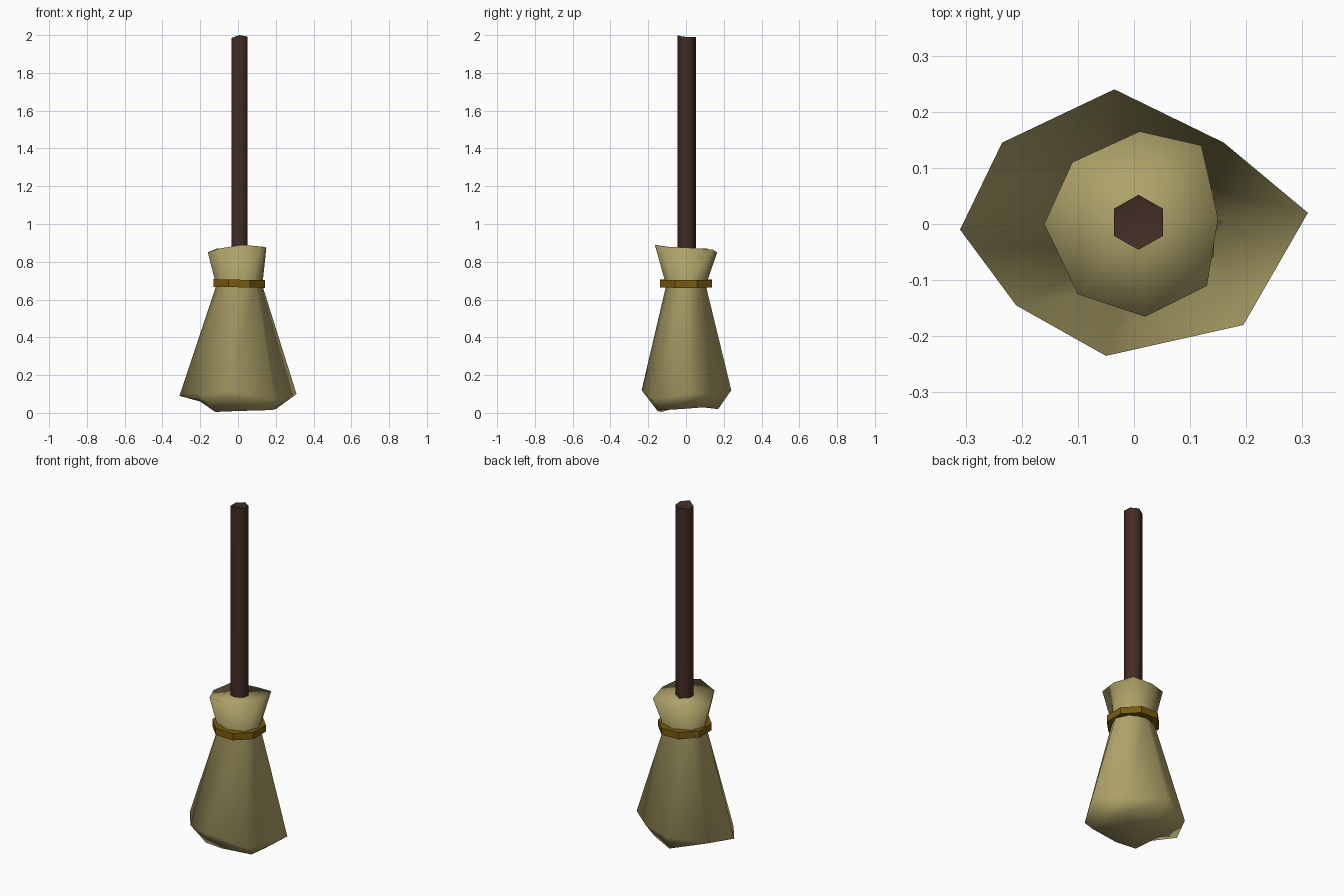
import bpy
import bmesh
from math import cos, sin, pi

old = bpy.data.objects.get("Cube")
if old:
    bpy.data.objects.remove(old, do_unlink=True)


def material(name, rgb):
    m = bpy.data.materials.new(name)
    m.use_nodes = True
    m.diffuse_color = (*rgb, 1)
    bsdf = m.node_tree.nodes["Principled BSDF"]
    bsdf.inputs["Base Color"].default_value = (*rgb, 1)
    bsdf.inputs["Roughness"].default_value = 0.9
    return m


def ellipse(n, rx, ry, z, cx=0, cy=0, turn=0):
    return [(cx + rx * cos(turn + 2 * pi * i / n),
             cy + ry * sin(turn + 2 * pi * i / n), z) for i in range(n)]


def loft(name, rings, mat, closed=False, bottom=None, top=None, angle=180):
    """Skin matching rings; closed joins last to first, else fan caps."""
    bm = bmesh.new()
    loops = [[bm.verts.new(p) for p in ring] for ring in rings]
    n = len(loops[0])
    pairs = list(zip(loops, loops[1:]))
    if closed:
        pairs.append((loops[-1], loops[0]))
    for a, b in pairs:
        for i in range(n):
            j = (i + 1) % n
            bm.faces.new((a[i], a[j], b[j], b[i]))
    for loop, point in ((loops[0], bottom), (loops[-1], top)):
        if point:
            tip = bm.verts.new(point)
            for i in range(n):
                bm.faces.new((loop[i], loop[(i + 1) % n], tip))
    bmesh.ops.recalc_face_normals(bm, faces=bm.faces[:])
    mesh = bpy.data.meshes.new(name)
    bm.to_mesh(mesh)
    bm.free()
    mesh.materials.append(mat)
    obj = bpy.data.objects.new(name, mesh)
    bpy.context.collection.objects.link(obj)
    bpy.ops.object.select_all(action="DESELECT")
    obj.select_set(True)
    bpy.context.view_layer.objects.active = obj
    bpy.ops.object.shade_smooth_by_angle(angle=angle * pi / 180)
    return obj


straw = material("straw", (0.42, 0.36, 0.14))
wood = material("dark wood", (0.055, 0.025, 0.018))
cord = material("golden cord", (0.19, 0.105, 0.004))

# Straw bundle: ragged tip, wide skirt, pinched neck, flared collar
tip = [(.20, -.03, .02), (.14, .10, .03), (-.01, .17, .02), (-.14, .10, .05),
       (-.20, 0, .06), (-.12, -.13, .005), (0, -.15, .01), (.18, -.13, .015)]
skirt = [(.31, .02, .10), (.16, .145, .10), (-.035, .24, .12), (-.235, .145, .10),
         (-.31, -.01, .09), (-.21, -.145, .09), (-.05, -.235, .12), (.195, -.18, .07)]
neck = ellipse(8, .122, .105, .675, cx=.007)
collar = [(.15, .01, .875), (.12, .14, .865), (.01, .165, .85), (-.11, .11, .87),
          (-.16, 0, .85), (-.10, -.125, .87), (.02, -.165, .89), (.13, -.11, .88)]
loft("straw_bundle", [tip, skirt, neck, collar], straw,
     bottom=(0, 0, .04), top=(.01, 0, .865))

# Cord tied round the neck
band = [ellipse(8, rx, ry, z, cx=.007, turn=pi / 8) for rx, ry, z in
        ((.147, .15, .665), (.147, .15, .705), (.115, .105, .705), (.115, .105, .665))]
for ring in band:
    for i, (x, y, z) in enumerate(ring):
        ring[i] = (x, y, z - .02 * (x - .007))
loft("neck_cord", band, cord, closed=True, angle=30)

# Six-sided handle with a roughly cut end
base = ellipse(6, .05, .049, .8, cx=.008, cy=.003, turn=pi / 6)
cut = [(x, y, z) for (x, y, _), z in
       zip(base, (1.99, 1.99, 1.985, 1.985, 2.0, 1.992))]
loft("handle", [base, cut], wood, bottom=(.008, .003, .8),
     top=(.008, .003, 1.98), angle=70)
